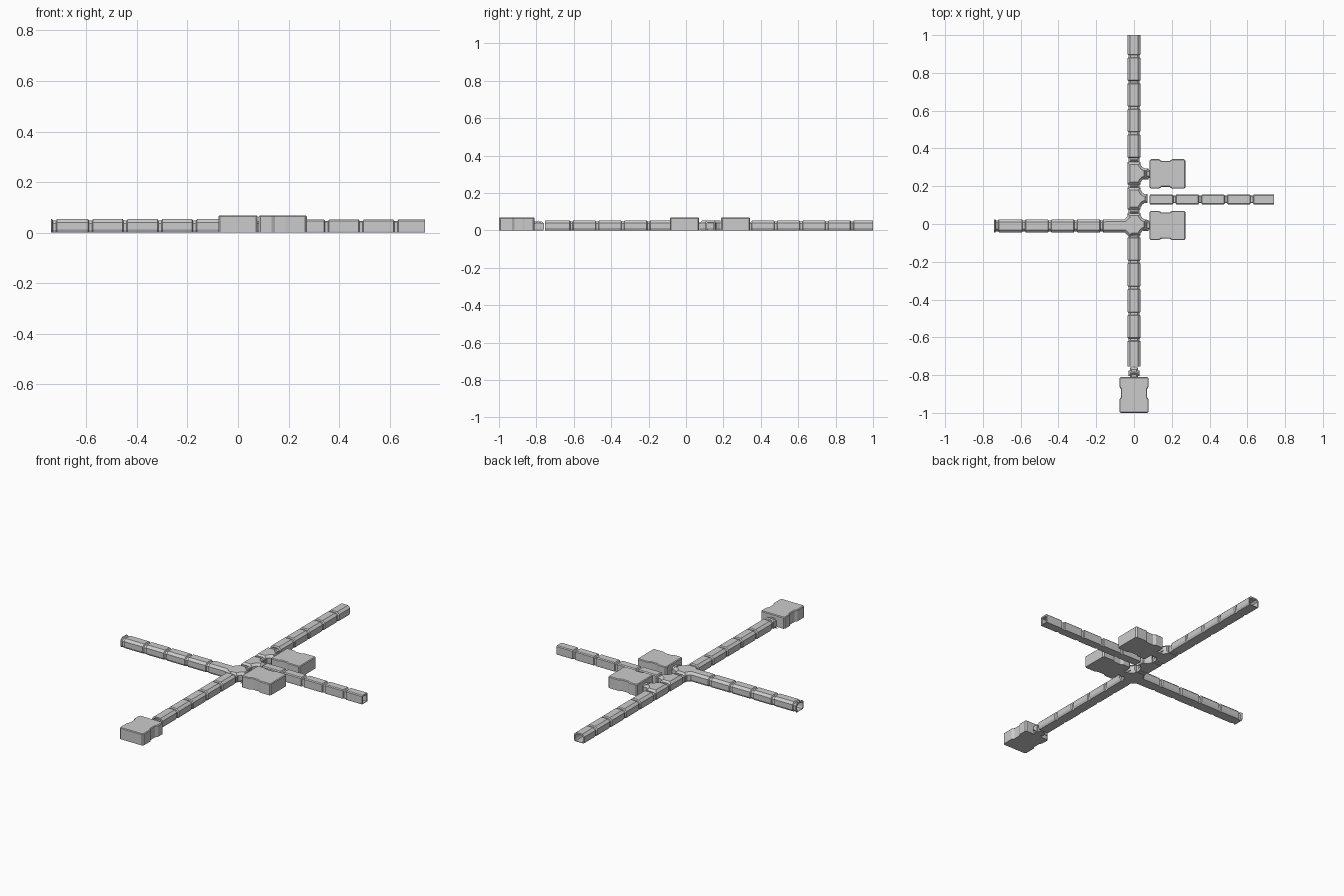
import bpy, bmesh, math
from mathutils import Matrix, Vector

if "Cube" in bpy.data.objects:
    bpy.data.objects.remove(bpy.data.objects["Cube"])

# half profiles (across, height) of the two tunnel types
ROUND = [(0.029, 0), (0.035, 0.012), (0.035, 0.041), (0.021, 0.054)]
SQUARE = [(0.025, 0), (0.026, 0.006), (0.026, 0.047), (0.021, 0.052)]


def finish(name, bm, x=0, y=0, angle=0):
    bmesh.ops.recalc_face_normals(bm, faces=bm.faces)
    me = bpy.data.meshes.new(name)
    bm.to_mesh(me)
    bm.free()
    ob = bpy.data.objects.new(name, me)
    ob.matrix_world = Matrix.Translation((x, y, 0)) @ Matrix.Rotation(math.radians(angle), 4, 'Z')
    bpy.context.collection.objects.link(ob)
    return ob


def bridge(bm, rings):
    for a, b in zip(rings, rings[1:]):
        n = len(a)
        for i in range(n):
            j = (i + 1) % n
            bm.faces.new((a[i], a[j], b[j], b[i]))


def tunnel(name, seams, half, x=0, y=0, angle=0, gap=0.006):
    """Hollow ribbed tunnel along local x, narrowed at each seam."""
    bm = bmesh.new()
    loop = half + [(-v, z) for v, z in reversed(half)]

    def ring(u, inset, floor=0.0):
        top = half[-1][1]
        w = half[1][0]
        sv, sz = (w - inset) / w, (top - inset - floor) / top
        return [bm.verts.new((u, v * sv, floor + z * sz)) for v, z in loop]

    rings = []
    last = len(seams) - 2
    for i, (a, b) in enumerate(zip(seams, seams[1:])):
        e = b if i == last else b - gap
        rings += [ring(a + gap, 0.006), ring(a + gap + 0.004, 0)]
        rings += [ring(e, 0)] if i == last else [ring(e - 0.004, 0), ring(e, 0.006)]
    # inner lining, joined back to the start
    rings += [ring(seams[-1], 0.0085, 0.003), ring(seams[0] + gap, 0.0085, 0.003)]
    bridge(bm, rings + [rings[0]])
    return finish(name, bm, x, y, angle)


def inset_plan(pts, d):
    """Offset a counter-clockwise outline inwards by d."""
    out = []
    for i, p in enumerate(pts):
        p = Vector(p)
        e1 = (p - Vector(pts[i - 1])).normalized()
        e2 = (Vector(pts[(i + 1) % len(pts)]) - p).normalized()
        n1, n2 = Vector((-e1.y, e1.x)), Vector((-e2.y, e2.x))
        out.append(p + (n1 + n2) * d / (1 + n1.dot(n2)))
    return out


def block(name, plan, levels, x=0, y=0, angle=0):
    """Stack inset copies of a plan outline at (height, inset) levels."""
    bm = bmesh.new()
    rings = [[bm.verts.new((p.x, p.y, z)) for p in inset_plan(plan, d)] for z, d in levels]
    bridge(bm, rings)
    bm.faces.new(rings[0])
    bm.faces.new(rings[-1])
    return finish(name, bm, x, y, angle)


# tunnels
tunnel("north_tunnel", [0.344, 0.48, 0.616, 0.752, 0.888, 1.0], ROUND, angle=90)
tunnel("south_tunnel", [0.064, 0.2, 0.338, 0.475, 0.612, 0.755], ROUND, angle=-90)
tunnel("west_tunnel", [0.035, 0.172, 0.309, 0.446, 0.583, 0.725, 0.74], ROUND, y=-0.01, angle=180)
tunnel("east_tunnel", [0.076, 0.214, 0.35, 0.487, 0.624, 0.74], SQUARE, y=0.13)

# junctions: main passage with flared side branches
LEVELS = [(0, 0.005), (0.012, 0), (0.041, 0), (0.054, 0.013)]


def branch(reach, w):
    return [(0.035, -0.047), (0.045, -w - 0.006), (0.056, -w), (reach, -w),
            (reach, w), (0.056, w), (0.045, w + 0.006), (0.035, 0.047)]


def junction(name, y, reach, w, both=False):
    right = [(0.035, -0.059)] + branch(reach, w) + [(0.035, 0.059)]
    left = [(-0.035, 0.059), (-0.035, -0.059)]
    if both:
        left = [(-0.035, 0.059), (-0.035, 0.05), (-0.05, 0.035), (-0.165, 0.035),
                (-0.165, -0.035), (-0.05, -0.035), (-0.035, -0.05), (-0.035, -0.059)]
    block(name, right + left, LEVELS, y=y)


junction("north_junction", 0.268, 0.066, 0.027)
junction("middle_junction", 0.135, 0.072, 0.024)
junction("cross_junction", -0.01 + 0.008, 0.066, 0.027, both=False)
block("west_flare", [(-0.16, -0.035), (-0.05, -0.035), (-0.03, -0.055), (0.0, -0.055),
                     (0.0, 0.055), (-0.03, 0.055), (-0.05, 0.035), (-0.16, 0.035)],
      LEVELS, y=-0.01)

# narrow collars filling the seams between junctions
for i, y in enumerate((0.338, 0.202, 0.066, -0.065)):
    block(f"seam_collar_{i + 1}", [(-0.029, -0.014), (0.029, -0.014), (0.029, 0.014), (-0.029, 0.014)],
          [(0, 0.003), (0.012, 0), (0.036, 0), (0.048, 0.011)], y=y)

# rooms with pinched sides, their entry stubs and door bars
side = [(0.007, -0.078), (0.05, -0.078), (0.064, -0.069), (0.106, -0.069),
        (0.12, -0.078), (0.183, -0.078), (0.19, -0.071)]
ROOM = [(0, -0.071)] + side + [(u, -v) for u, v in reversed(side)] + [(0, 0.071)]


def room(name, x, y, angle):
    block(name, ROOM, [(0, 0), (0.064, 0), (0.068, 0.004)], x, y, angle)
    stub = [(-0.05, -0.022), (0.01, -0.022), (0.01, 0.022), (-0.05, 0.022)]
    block(name + "_entry", stub, [(0, 0.003), (0.01, 0), (0.036, 0), (0.047, 0.01)], x, y, angle)
    ring = [(-0.034, -0.03), (-0.006, -0.03), (-0.006, 0.03), (-0.034, 0.03)]
    block(name + "_collar", ring, [(0, 0.003), (0.01, 0), (0.04, 0), (0.052, 0.012)], x, y, angle)
    bar = [(-0.025, -0.05), (-0.023, -0.05), (-0.023, 0.05), (-0.025, 0.05)]
    block(name + "_door_bar", bar, [(0.004, 0), (0.008, 0)], x, y, angle)


room("north_room", 0.082, 0.265, 0)
room("east_room", 0.082, -0.008, 0)
room("south_room", 0, -0.81, -90)
